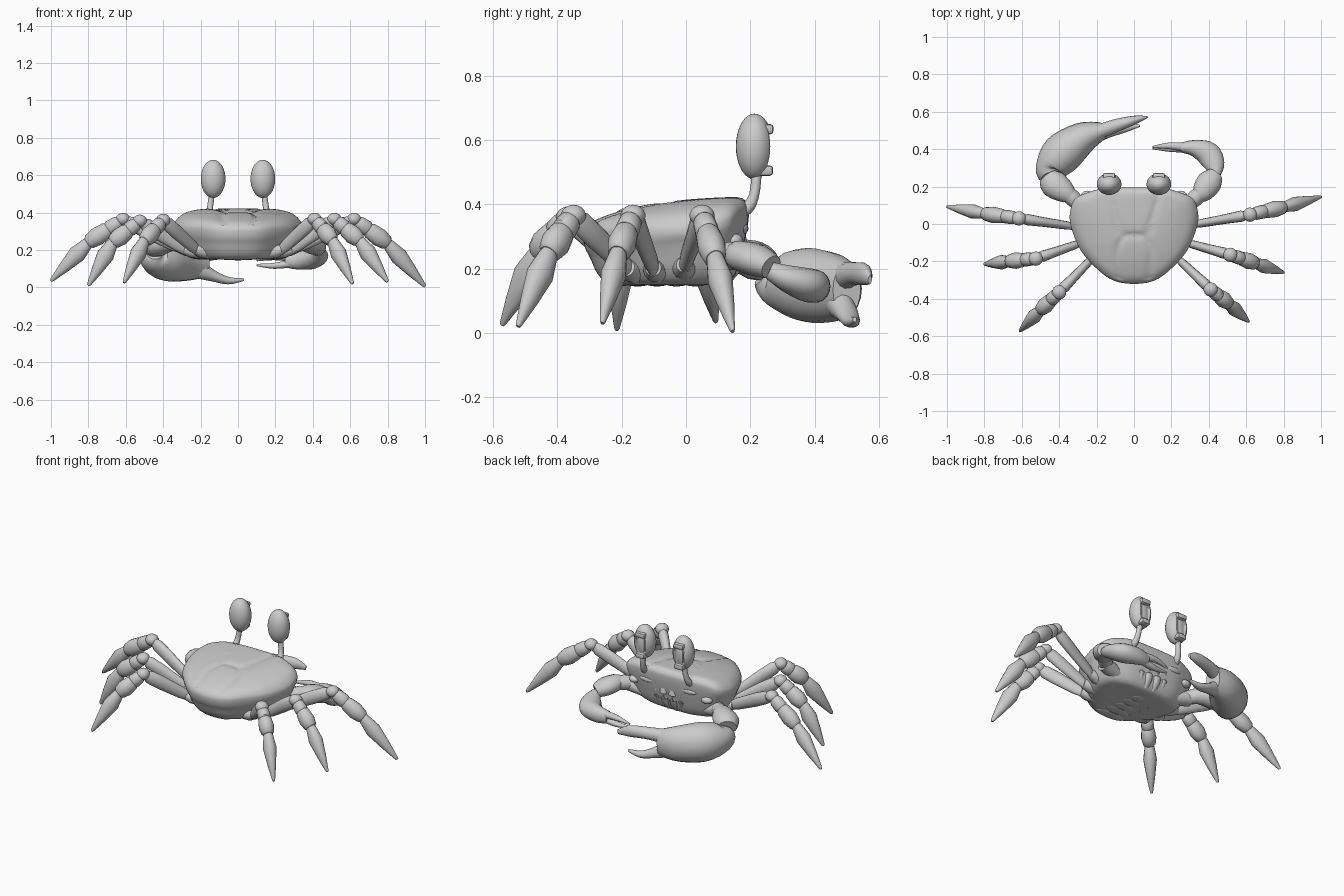
import bpy, bmesh, math
from mathutils import Vector


def catmull(a, b, c, d, t):
    return [0.5 * (2 * q + (r - p) * t + (2 * p - 5 * q + 4 * r - s) * t * t
                   + (3 * q - p - 3 * r + s) * t ** 3) for p, q, r, s in zip(a, b, c, d)]


def spline(pts, n, closed=False):
    k, out = len(pts), []
    for i in range(k if closed else k - 1):
        idx = [(i + j) % k if closed else min(max(i + j, 0), k - 1) for j in (-1, 0, 1, 2)]
        out += [catmull(*[pts[j] for j in idx], s / n) for s in range(n)]
    return out if closed else out + [list(pts[-1])]


def finish(name, bm, angle=40):
    bmesh.ops.recalc_face_normals(bm, faces=bm.faces)
    me = bpy.data.meshes.new(name)
    bm.to_mesh(me)
    bm.free()
    me.shade_smooth()
    me.set_sharp_from_angle(angle=math.radians(angle))
    ob = bpy.data.objects.new(name, me)
    bpy.context.collection.objects.link(ob)
    return ob


def loft(name, rings, angle=40):
    bm = bmesh.new()
    rows = [[bm.verts.new(p) for p in r] for r in rings]
    k = len(rows[0])
    for a, b in zip(rows, rows[1:]):
        for i in range(k):
            bm.faces.new((a[i], a[(i + 1) % k], b[(i + 1) % k], b[i]))
    bm.faces.new(rows[0][::-1])
    bm.faces.new(rows[-1])
    return finish(name, bm, angle)


def tube(name, pts, n=1, sides=14):
    """Elliptical tube through (x, y, z, half width, half height)."""
    pts = spline(pts, n)
    rings = []
    for i, p in enumerate(pts):
        t = (Vector(pts[min(i + 1, len(pts) - 1)][:3]) - Vector(pts[max(i - 1, 0)][:3])).normalized()
        side = t.cross(Vector((0, 0, 1)))
        side = side.normalized() if side.length > 0.05 else Vector((1, 0, 0))
        up = side.cross(t)
        rings.append([Vector(p[:3]) + side * max(p[3], .002) * math.cos(a) + up * max(p[4], .002) * math.sin(a)
                      for a in [2 * math.pi * j / sides for j in range(sides)]])
    return loft(name, rings)


def limb(name, a, b, prof):
    a, b = Vector(a), Vector(b)
    return tube(name, [(*a.lerp(b, t), w, h) for t, w, h in prof])


def ball(name, loc, r, seg=20):
    bm = bmesh.new()
    bmesh.ops.create_uvsphere(bm, u_segments=seg, v_segments=seg * 2 // 3, radius=1)
    bmesh.ops.scale(bm, vec=r, verts=bm.verts)
    bmesh.ops.translate(bm, vec=loc, verts=bm.verts)
    return finish(name, bm)


def block(name, loc, size, bevel):
    bm = bmesh.new()
    bmesh.ops.create_cube(bm, size=1)
    bmesh.ops.scale(bm, vec=size, verts=bm.verts)
    bmesh.ops.bevel(bm, geom=bm.edges[:], offset=bevel, segments=2, profile=.5, affect='EDGES')
    bmesh.ops.translate(bm, vec=loc, verts=bm.verts)
    return finish(name, bm)


# body shell: stacked outlines, tilted up to the eyes, with drooping sides and shallow grooves on top
half = [(.15, .192), (.235, .172), (.315, .135), (.342, .06), (.335, -.02),
        (.285, -.14), (.2, -.238), (.11, -.302)]
outline = spline([(0, .196)] + half + [(0, -.32)] + [(-x, y) for x, y in half[::-1]], 5, True)
levels = [(.04, .15, 0), (.48, .15, 0), (.72, .155, 0), (.84, .19, .02), (.92, .25, .06), (.975, .3, .12),
          (1.0, .343, .15), (.985, .37, .16), (.9, .392, .16), (.75, .402, .15), (.5, .41, .13),
          (.25, .414, .12), (.02, .415, .12)]
groove = spline([(.14, .19), (.11, .08), (.08, -.03), (.065, -.07), (.09, -.15), (.08, -.29)], 6)
cross = [(.012 * i, -.06) for i in range(6)]
rings = []
for s, z, tilt in spline(levels, 4):
    ring = []
    for x, y in outline:
        px, py = x * s, (y + .04) * s - .04
        pz = z + tilt * py
        f = min(max((abs(px) - .17) / .17, 0), 1)
        pz -= .03 * f * f * min(max((z - .28) / .06, 0), 1)
        if z > .385:
            d = min(math.hypot(abs(px) - gx, py - gy) for gx, gy in groove + cross)
            pz -= .009 * math.exp(-(d / .018) ** 2)
        ring.append((px, py, pz))
    rings.append(ring)
loft("body_shell", rings, 50)

# belly plates
for i in range(5):
    ball(f"belly_plate_{i}", (0, -.21 + i * .06, .153), (.1 - i * .014, .034, .008), 16)

for s, side in ((-1, "left"), (1, "right")):
    # eye stalk, eyeball and the framed window facing forward
    tube(f"eye_stalk_{side}", [(s * .158, .15, .37, .022, .022), (s * .155, .19, .388, .02, .02),
                               (s * .149, .212, .43, .016, .016), (s * .14, .22, .5, .016, .016)], 4)
    eye = ball(f"eye_{side}", (s * .133, .213, .58), (.066, .058, .102), 28)
    cutter = block(f"eye_cutter_{side}", (s * .133, .281, .572), (.07, .06, .13), .012)
    m = eye.modifiers.new("window", 'BOOLEAN')
    m.operation, m.object, m.solver = 'DIFFERENCE', cutter, 'EXACT'
    cutter.hide_render = True
    cutter.hide_viewport = True
    block(f"eye_lip_top_{side}", (s * .133, .243, .634), (.066, .058, .032), .01)
    block(f"eye_lip_bottom_{side}", (s * .133, .243, .505), (.06, .056, .032), .01)
    block(f"eye_pane_{side}", (s * .133, .24, .57), (.046, .034, .09), .01)
    # face details
    ball(f"face_pad_{side}", (s * .14, .178, .325), (.055, .016, .018), 16)
    ball(f"cheek_knob_{side}", (s * .25, .148, .288), (.035, .03, .022), 16)
    tube(f"mouth_plate_{side}", [(s * .03, .168, .31, .024, .015), (s * .03, .174, .27, .026, .018),
                                 (s * .03, .16, .21, .024, .018), (s * .028, .13, .165, .018, .012)], 2)
    tube(f"mouth_side_{side}", [(s * .085, .165, .3, .018, .014), (s * .085, .163, .24, .02, .016),
                                (s * .075, .13, .17, .015, .012)], 2)
    # claw arm
    limb(f"claw_hip_{side}", (s * .1, .07, .18), (s * .31, .11, .23),
         [(0, .03, .02), (.5, .045, .04), (1, .045, .045)])
    tube(f"claw_upper_arm_{side}", [(s * .28, .09, .23, .035, .035), (s * .33, .14, .24, .045, .045),
                                    (s * .36, .17, .24, .04, .04)])

# walking legs: base, knee, ankle, tip
legs = {
    "right_front_leg": [(.31, -.005, .21), (.62, .05, .365), (.80, .09, .235), (1.0, .145, .005)],
    "right_middle_leg": [(.28, -.1, .2), (.515, -.165, .365), (.65, -.21, .25), (.8, -.26, .03)],
    "right_back_leg": [(.23, -.18, .2), (.41, -.35, .365), (.505, -.425, .25), (.613, -.522, .02)],
    "left_front_leg": [(-.31, -.015, .21), (-.615, .03, .365), (-.80, .055, .24), (-1.0, .093, .035)],
    "left_middle_leg": [(-.28, -.1, .2), (-.525, -.185, .355), (-.67, -.2, .24), (-.8, -.215, .01)],
    "left_back_leg": [(-.22, -.18, .2), (-.4, -.365, .36), (-.5, -.46, .25), (-.61, -.572, .025)],
}
for name, (base, knee, ankle, tip) in legs.items():
    hip = (base[0] * .35, base[1] * .7, .168)
    limb(name + "_hip", hip, base, [(0, .034, .02), (.5, .04, .034), (.85, .038, .036), (1.06, .025, .025)])
    limb(name + "_upper", base, knee, [(0, .017, .027), (.15, .022, .034), (.6, .026, .04),
                                       (.85, .03, .038), (.97, .02, .024)])
    ball(name + "_knee", knee, (.039, .039, .034), 14)
    limb(name + "_shin", knee, ankle, [(.08, .026, .028), (.16, .035, .038), (.38, .037, .042), (.42, .033, .037),
                                       (.48, .038, .044), (.75, .044, .05), (.97, .036, .04), (1.02, .028, .03)])
    limb(name + "_foot", ankle, tip, [(-.04, .022, .024), (.03, .028, .032), (.3, .039, .047),
                                      (.65, .025, .03), (.97, .009, .011), (1, .006, .007)])

# large left claw
tube("left_claw_wrist", [(-.345, .15, .24, .045, .045), (-.375, .175, .24, .062, .052),
                         (-.43, .215, .225, .075, .06), (-.46, .25, .21, .055, .05)], 2)
tube("left_claw_palm", [(-.45, .245, .19, .045, .05), (-.45, .285, .165, .08, .085), (-.385, .375, .15, .11, .115),
                        (-.27, .462, .14, .085, .105), (-.165, .5, .135, .045, .08)], 4, 20)
tube("left_claw_upper_finger", [(-.21, .485, .175, .04, .045), (-.1, .525, .185, .035, .036),
                                (0, .555, .182, .024, .034), (.07, .572, .165, .006, .014)], 4)
tube("left_claw_lower_finger", [(-.21, .475, .095, .042, .05), (-.13, .5, .06, .036, .03),
                                (-.05, .515, .036, .026, .02), (.03, .525, .042, .006, .008)], 4)

# small right claw
tube("right_claw_wrist", [(.345, .15, .24, .04, .04), (.365, .17, .24, .058, .048),
                          (.405, .225, .225, .068, .05), (.435, .265, .205, .045, .038)], 2)
tube("right_claw_palm", [(.435, .26, .195, .028, .028), (.43, .315, .17, .055, .042), (.395, .375, .15, .066, .052),
                         (.32, .406, .145, .044, .05), (.25, .408, .145, .026, .038)], 4, 18)
tube("right_claw_upper_finger", [(.28, .41, .16, .024, .022), (.19, .418, .162, .018, .017),
                                 (.1, .412, .145, .005, .006)], 4)
tube("right_claw_lower_finger", [(.28, .405, .128, .024, .022), (.19, .404, .115, .018, .016),
                                 (.1, .404, .12, .005, .006)], 4)
